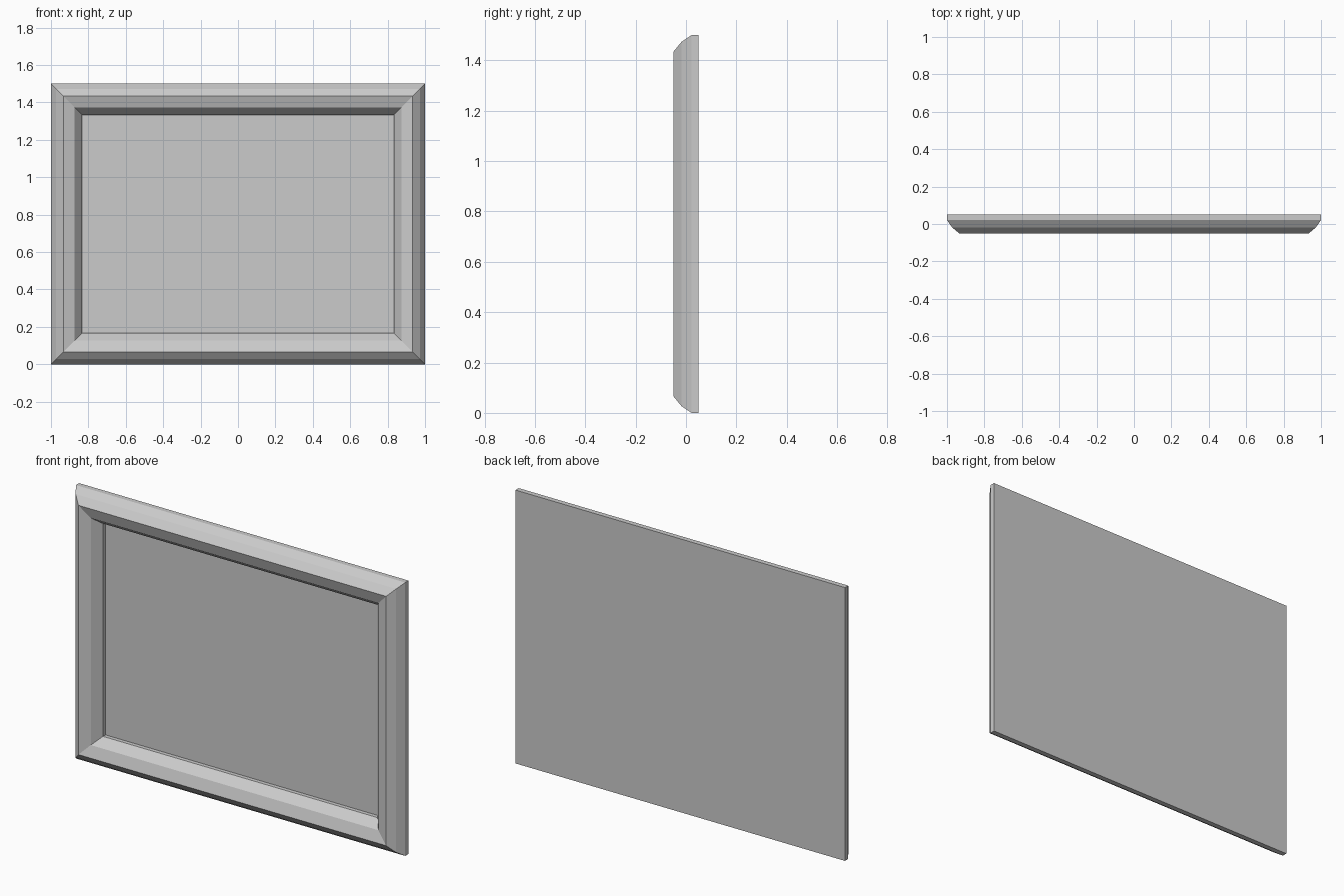
import bpy, bmesh

if "Cube" in bpy.data.objects:
    bpy.data.objects.remove(bpy.data.objects["Cube"])

W, H = 2.0, 1.5  # outer width and height


def add_mesh(name, rings):
    """Loft rectangular rings given as (inset, y), capping both ends."""
    bm = bmesh.new()
    loops = []
    for d, y in rings:
        x, z0, z1 = W / 2 - d, d, H - d
        loops.append([bm.verts.new(c) for c in
                      ((-x, y, z0), (x, y, z0), (x, y, z1), (-x, y, z1))])
    for a, b in zip(loops, loops[1:]):
        for i in range(4):
            j = (i + 1) % 4
            bm.faces.new((a[i], a[j], b[j], b[i]))
    bm.faces.new(loops[0][::-1])
    bm.faces.new(loops[-1])
    bmesh.ops.recalc_face_normals(bm, faces=bm.faces)
    mesh = bpy.data.meshes.new(name)
    bm.to_mesh(mesh)
    bm.free()
    obj = bpy.data.objects.new(name, mesh)
    bpy.context.collection.objects.link(obj)
    return obj


# Mitred moulding with its backing: rounded outside, ridge, sloped inner lip
add_mesh("frame", [
    (0.0, 0.05), (0.0, 0.022), (0.027, -0.018), (0.066, -0.05),
    (0.127, -0.03), (0.166, 0.02), (0.166, 0.047),
])

# Flat picture board resting on the backing inside the opening
add_mesh("picture_board", [(0.165, 0.048), (0.165, 0.042)])
